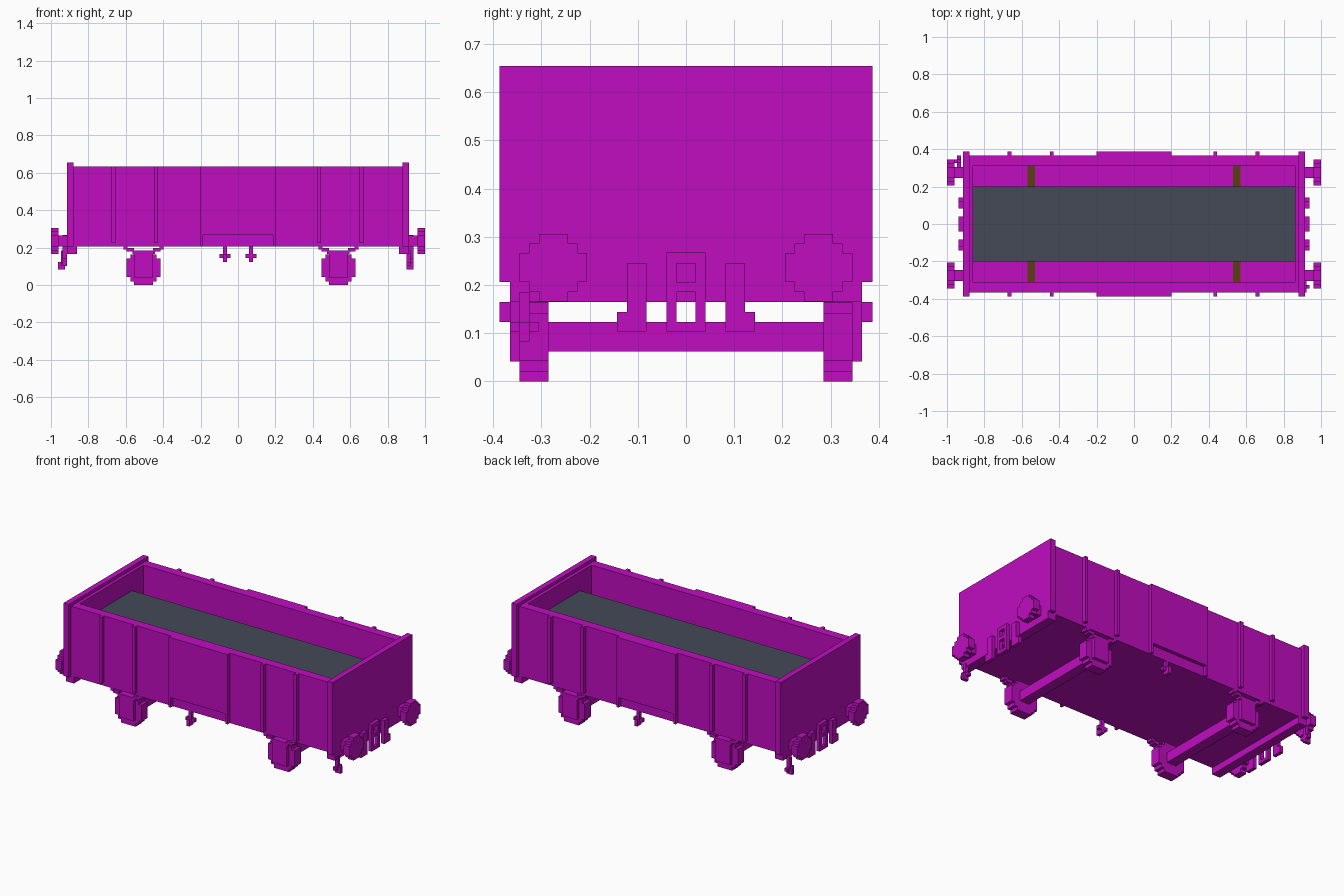
import bpy
import bmesh

cube = bpy.data.objects.get("Cube")
if cube:
    bpy.data.objects.remove(cube, do_unlink=True)


def material(name, rgb):
    mat = bpy.data.materials.new(name)
    mat.use_nodes = True
    mat.diffuse_color = (*rgb, 1)
    mat.node_tree.nodes["Principled BSDF"].inputs["Base Color"].default_value = (*rgb, 1)
    return mat


MAGENTA = material("magenta_paint", (0.53, 0.004, 0.53))
SLATE = material("slate_load", (0.058, 0.067, 0.095))
BROWN = material("brown_boards", (0.1, 0.05, 0.006))


def build(name, boxes, mat=MAGENTA, origin=(0, 0, 0), sx=1, sy=1):
    """One object from boxes (x0, x1, y0, y1, z0, z1), flipped by sx and sy, then moved."""
    bm = bmesh.new()
    for x0, x1, y0, y1, z0, z1 in boxes:
        verts = bmesh.ops.create_cube(bm, size=1)["verts"]
        for v in verts:
            v.co.x = sx * ((x0 + x1) / 2 + v.co.x * (x1 - x0))
            v.co.y = sy * ((y0 + y1) / 2 + v.co.y * (y1 - y0))
            v.co.z = (z0 + z1) / 2 + v.co.z * (z1 - z0)
    bmesh.ops.recalc_face_normals(bm, faces=bm.faces)
    mesh = bpy.data.meshes.new(name)
    bm.to_mesh(mesh)
    bm.free()
    mesh.materials.append(mat)
    obj = bpy.data.objects.new(name, mesh)
    obj.location = origin
    bpy.context.collection.objects.link(obj)
    return obj


SIDE, OUTER, FLOOR, TOP = 0.365, 0.387, 0.206, 0.635

# Floor and load
build("floor", [(-0.88, 0.88, -SIDE, SIDE, FLOOR, 0.226)])
build("load", [(-0.86, 0.86, -0.2, 0.2, 0.226, 0.52)], SLATE)

for sy, side in ((-1, "front"), (1, "back")):
    # Side walls with a raised door above a shallow recess
    build(side + "_wall", [(-0.88, 0.88, 0.31, SIDE, 0.226, TOP)], sy=sy)
    build(side + "_door", [
        (-0.2, 0.2, SIDE, OUTER, 0.267, TOP),
        (-0.2, -0.187, SIDE, OUTER, FLOOR, 0.267),
        (0.187, 0.2, SIDE, OUTER, FLOOR, 0.267),
    ], sy=sy)
    # Upright ribs
    build(side + "_ribs", [(x - 0.01, x + 0.01, SIDE, OUTER, 0.226, TOP)
                           for x in (-0.665, -0.44, 0.435, 0.66)], sy=sy)
    # Floor boards beside the load
    build(side + "_boards", [(x - 0.02, x + 0.02, 0.2, 0.31, 0.226, 0.23)
                             for x in (-0.55, 0.55)], BROWN, sy=sy)
    # Brake handle under the side
    build(side + "_brake_handle", [
        (-0.01, 0.01, 0.345, SIDE, 0.123, FLOOR),
        (-0.03, 0.03, 0.345, SIDE, 0.144, 0.165),
        (-0.01, 0.01, SIDE, OUTER, 0.123, 0.165),
    ], origin=(0.07 * sy, 0, 0), sy=sy)

for sx, end in ((-1, "right"), (1, "left")):
    # End wall and headstock
    build(end + "_end_wall", [
        (0.86, 0.88, -0.31, 0.31, 0.226, TOP),
        (0.88, 0.915, -OUTER, OUTER, FLOOR, 0.654),
    ], sx=sx)
    build(end + "_headstock", [(0.86, 0.915, -SIDE, SIDE, 0.165, FLOOR)], sx=sx)

    # Centre coupling loop and hanging side hooks
    x0, x1 = 0.915, 0.937
    build(end + "_coupling", [
        (x0, x1, -0.04, 0.04, 0.245, 0.267),
        (x0, x1, -0.04, 0.04, 0.185, FLOOR),
        (x0, x1, -0.04, -0.02, 0.103, 0.267),
        (x0, x1, 0.02, 0.04, 0.103, 0.267),
        (x0, x1, -0.02, 0.02, 0.103, 0.123),
    ], sx=sx)
    for s in (-1, 1):
        build(end + "_hose", [
            (x0, x1, 0.082, 0.122, 0.103, 0.245),
            (x0, x1, 0.122, 0.143, 0.103, 0.144),
        ], sx=sx, sy=s)

        # Stepped round buffers
        build(end + "_buffer", [(0.915, 0.96, -0.03, 0.03, -0.03, 0.03)]
              + [(0.96, 1.0, -a, a, -b, b)
                 for a, b in ((0.03, 0.07), (0.05, 0.05), (0.07, 0.03))],
              origin=(0, 0.275 * s, 0.236), sx=sx)

    # Corner step on one side of each end
    inset = 0.9 if sx > 0 else 0.925
    build(end + "_corner_step", [
        (inset, inset + 0.022, -0.345, -0.325, 0.083, 0.185),
        (inset, inset + 0.022, -0.365, -0.305, 0.103, 0.123),
        (inset, inset + 0.038, -0.345, -0.325, 0.083, 0.123),
    ], sx=sx, sy=sx)

    # Wheel set: axle, stepped wheels, axle boxes and leaf springs
    axle_x = 0.537 if sx > 0 else -0.505
    build(end + "_axle", [(-0.031, 0.031, -0.285, 0.285, 0.062, 0.123)],
          origin=(axle_x, 0, 0))
    for s in (-1, 1):
        build(end + "_wheel", [
            (-a, a, 0.285, 0.345, 0.092 - b, 0.092 + b)
            for a, b in ((0.05, 0.092), (0.07, 0.072), (0.09, 0.05))
        ], origin=(axle_x, 0, 0), sy=s)
        build(end + "_axle_box", [(-0.05, 0.05, 0.345, SIDE, 0.041, 0.165)],
              origin=(axle_x, 0, 0), sy=s)
        build(end + "_spring", [
            (-0.06, 0.06, 0.325, SIDE, 0.165, 0.185),
            (-0.09, -0.05, 0.325, SIDE, 0.18, 0.198),
            (0.05, 0.09, 0.325, SIDE, 0.18, 0.198),
            (-0.107, -0.085, 0.325, SIDE, 0.19, FLOOR),
            (0.085, 0.107, 0.325, SIDE, 0.19, FLOOR),
        ], origin=(axle_x, 0, 0), sy=s)
